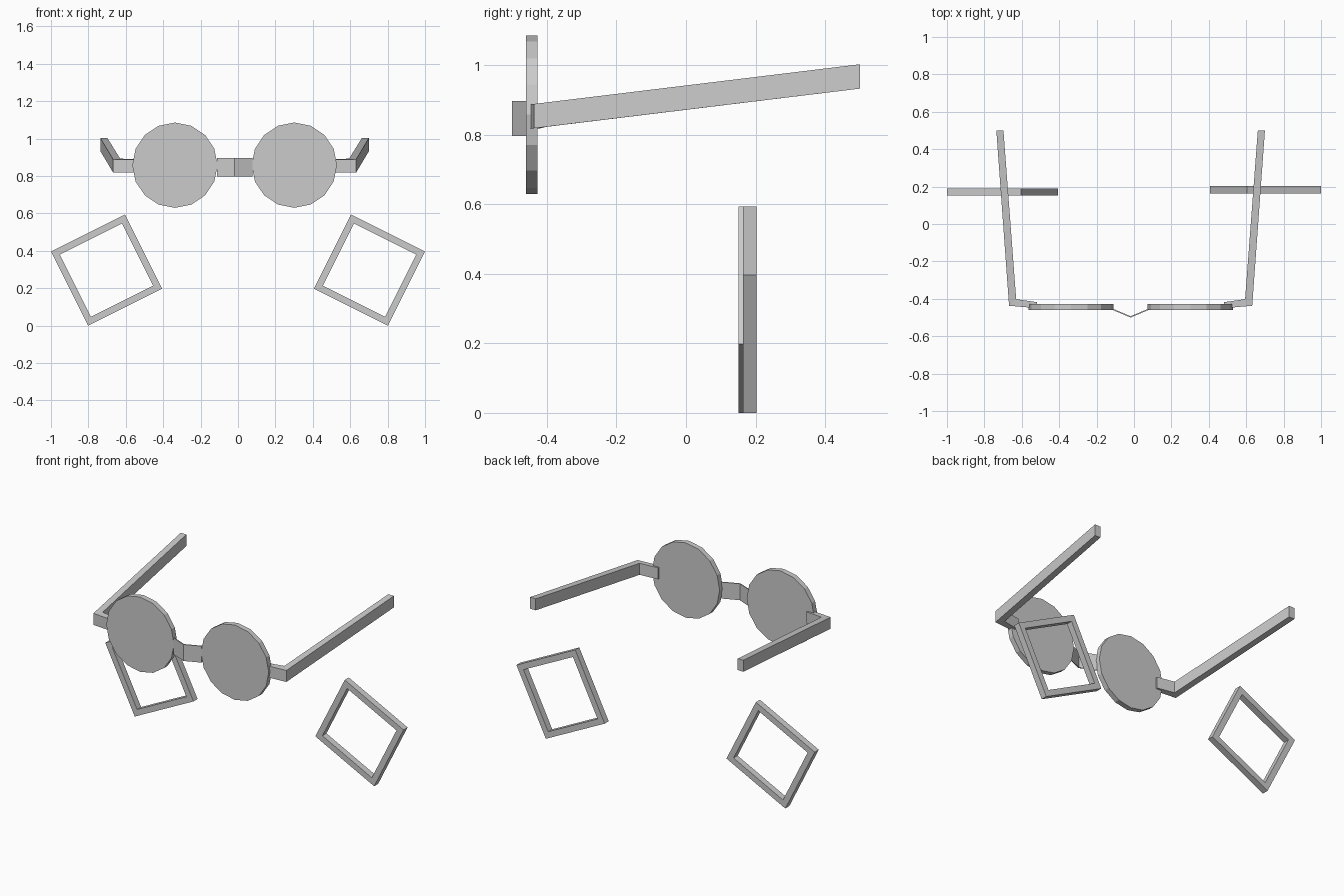
import bpy, bmesh, math
from mathutils import Matrix, Vector

if "Cube" in bpy.data.objects:
    bpy.data.objects.remove(bpy.data.objects["Cube"])

CX = -0.018  # centre line of the spectacles


def finish(name, bm):
    bmesh.ops.recalc_face_normals(bm, faces=bm.faces)
    me = bpy.data.meshes.new(name)
    bm.to_mesh(me)
    bm.free()
    ob = bpy.data.objects.new(name, me)
    bpy.context.collection.objects.link(ob)


def lens(name, x):
    bm = bmesh.new()
    m = Matrix.Translation((x, -0.444, 0.858)) @ Matrix.Rotation(math.pi / 2, 4, 'X')
    bmesh.ops.create_cone(bm, cap_ends=True, segments=16, radius1=0.228,
                          radius2=0.228, depth=0.032, matrix=m)
    finish(name, bm)


def swept_strip(name, sections, height):
    """Joins upright rectangular sections, each a pair of bottom points."""
    bm = bmesh.new()
    up = Vector((0, 0, height))
    rings = []
    for a, b in sections:
        a, b = Vector(a), Vector(b)
        rings.append([bm.verts.new(p) for p in (a, b, b + up, a + up)])
    for r, s in zip(rings, rings[1:]):
        for i in range(4):
            j = (i + 1) % 4
            bm.faces.new((r[i], r[j], s[j], s[i]))
    bm.faces.new(rings[0])
    bm.faces.new(rings[-1])
    finish(name, bm)


def square_frame(name, x, y, tilt):
    bm = bmesh.new()
    m = Matrix.Translation((x, y, 0.297)) @ Matrix.Rotation(tilt, 4, 'Y')
    rings = []
    for h, d in ((0.2215, -0.0195), (0.2215, 0.0195), (0.186, 0.0195), (0.186, -0.0195)):
        rings.append([bm.verts.new(m @ Vector((sx * h, d, sz * h)))
                      for sx, sz in ((-1, -1), (1, -1), (1, 1), (-1, 1))])
    for k in range(4):
        r, s = rings[k], rings[(k + 1) % 4]
        for i in range(4):
            j = (i + 1) % 4
            bm.faces.new((r[i], r[j], s[j], s[i]))
    finish(name, bm)


for side, s in (("left", -1), ("right", 1)):
    lens(side + "_lens", CX + s * 0.319)
    # hinge stub behind the lens, bending into the rising temple arm
    swept_strip(side + "_temple_arm", [
        ((CX + s * 0.502, -0.450, 0.819), (CX + s * 0.500, -0.418, 0.819)),
        ((CX + s * 0.650, -0.437, 0.819), (CX + s * 0.612, -0.402, 0.823)),
        ((CX + s * 0.718, 0.500, 0.933), (CX + s * 0.680, 0.500, 0.933))], 0.070)

# thin V-shaped nose bridge
swept_strip("nose_bridge", [
    ((CX - 0.095, -0.460, 0.797), (CX - 0.095, -0.453, 0.797)),
    ((CX, -0.500, 0.797), (CX, -0.493, 0.797)),
    ((CX + 0.095, -0.460, 0.797), (CX + 0.095, -0.453, 0.797))], 0.100)

# tilted square ornaments
tilt = math.atan(0.5)
square_frame("left_square_frame", -0.703, 0.171, -tilt)
square_frame("right_square_frame", 0.703, 0.1835, tilt)
